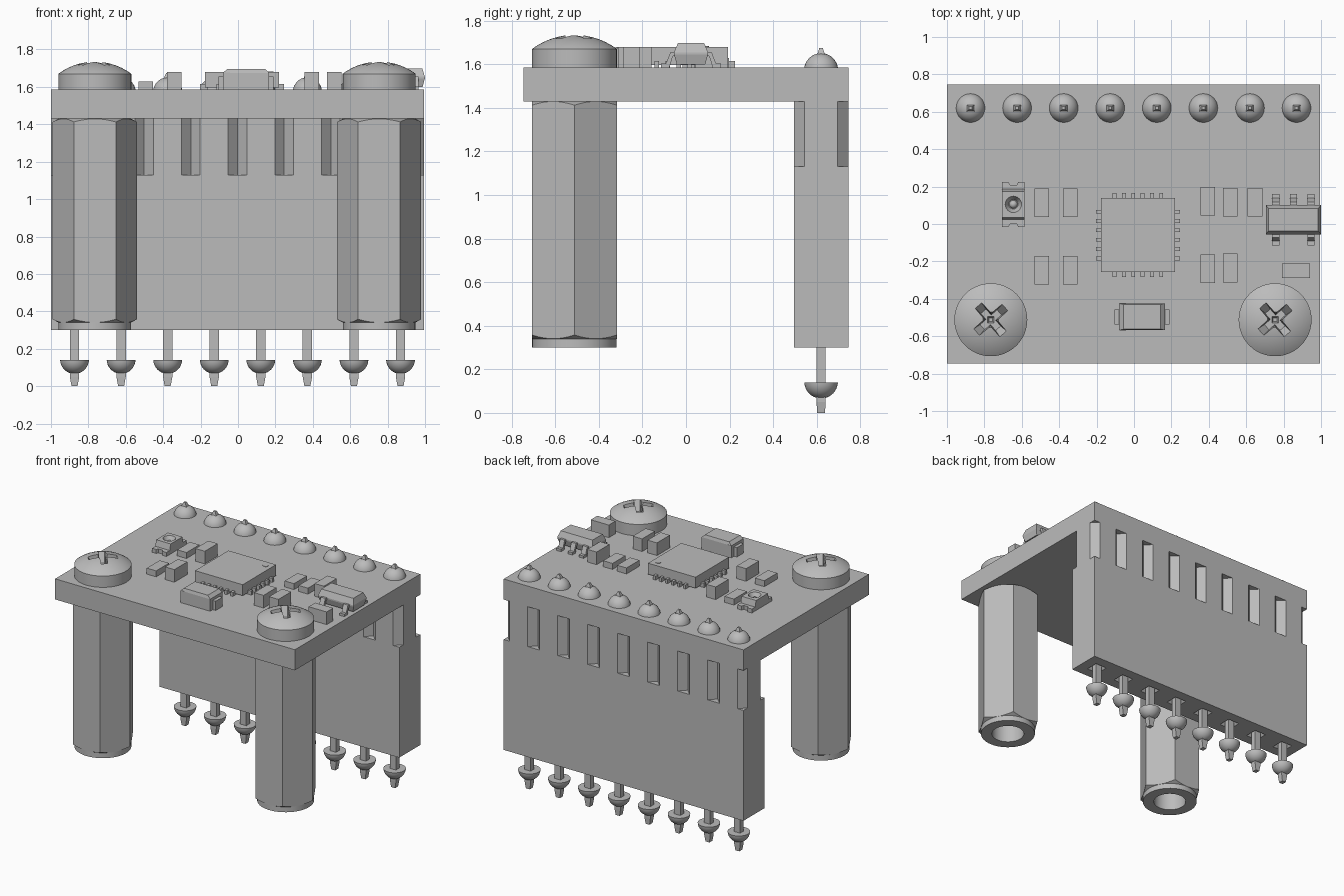
import bpy
import bmesh
from math import cos, sin, pi, sqrt, radians

if "Cube" in bpy.data.objects:
    bpy.data.objects.remove(bpy.data.objects["Cube"], do_unlink=True)

grey = bpy.data.materials.new("plain grey")
grey.use_nodes = True
colour = (0.5, 0.5, 0.5, 1)
grey.diffuse_color = colour
grey.node_tree.nodes["Principled BSDF"].inputs["Base Color"].default_value = colour

BOARD_TOP, BOARD_BOTTOM = 1.585, 1.43
MID = -0.0025          # centre line of the board
PITCH = 0.249          # pin spacing
PIN_Y = 0.62


# ---- helpers ----
def loft(name, rings, smooth=False):
    """Skin a stack of equal-length point rings and cap both ends."""
    bm = bmesh.new()
    loops = [[bm.verts.new(p) for p in ring] for ring in rings]
    n = len(loops[0])
    for a, b in zip(loops, loops[1:]):
        for i in range(n):
            j = (i + 1) % n
            bm.faces.new((a[i], a[j], b[j], b[i]))
    bm.faces.new(loops[0])
    bm.faces.new(loops[-1])
    bmesh.ops.recalc_face_normals(bm, faces=bm.faces)
    mesh = bpy.data.meshes.new(name)
    bm.to_mesh(mesh)
    bm.free()
    mesh.materials.append(grey)
    obj = bpy.data.objects.new(name, mesh)
    bpy.context.collection.objects.link(obj)
    if smooth:
        soften(obj)
    return obj


def soften(obj):
    bpy.ops.object.select_all(action='DESELECT')
    obj.select_set(True)
    bpy.context.view_layer.objects.active = obj
    bpy.ops.object.shade_smooth_by_angle(angle=radians(30))


def lathe(name, x, y, profile, sides=40, smooth=True):
    """Turn (radius, z) points around a vertical axis."""
    return loft(name, [[(x + r * cos(2 * pi * i / sides), y + r * sin(2 * pi * i / sides), z)
                        for i in range(sides)] for r, z in profile], smooth)


def prism(name, outline, z0, z1):
    return loft(name, [[(x, y, z) for x, y in outline] for z in (z0, z1)])


def tapered(name, x, y, sections, turn=0):
    """Stack of rectangles given as (half width, half depth, z)."""
    c, s = cos(turn), sin(turn)
    rings = []
    for w, d, z in sections:
        corners = ((-w, -d), (w, -d), (w, d), (-w, d))
        rings.append([(x + u * c - v * s, y + u * s + v * c, z) for u, v in corners])
    return loft(name, rings)


def box(name, x, y, w, d, z0, z1):
    return tapered(name, x, y, [(w / 2, d / 2, z0), (w / 2, d / 2, z1)])


def carve(obj, cutter, operation='DIFFERENCE'):
    cutter.hide_render = True
    mod = obj.modifiers.new("cut", 'BOOLEAN')
    mod.operation = operation
    mod.solver = 'EXACT'
    mod.object = cutter
    bpy.context.view_layer.objects.active = obj
    bpy.ops.object.modifier_apply(modifier=mod.name)
    bpy.data.objects.remove(cutter, do_unlink=True)


def dome(radius, height, z, up=1, steps=8):
    """Profile of a spherical cap, from its rim to its tip."""
    ball = (radius ** 2 + height ** 2) / (2 * height)
    low = ball - height
    radii = [radius * cos(pi / 2 * k / (steps + 0.3)) for k in range(steps + 1)]
    return [(r, z + up * (sqrt(ball ** 2 - r * r) - low)) for r in radii]


# ---- circuit board ----
box("board", MID, 0, 1.995, 1.49, BOARD_BOTTOM, BOARD_TOP)

# ---- pin header: plain lower half, V-grooved upper half ----
near, far, groove, left, right = 0.495, 0.745, 0.05, -1.0, 0.995
edge = []
for k in range(9):
    gx = MID + (k - 4) * (right - left) / 8
    for dx, dy in ((-groove, 0), (0, groove), (groove, 0)):
        if left - 0.001 < gx + dx < right + 0.001:
            edge.append((gx + dx, dy))
outline = [(x, near + d) for x, d in edge] + [(x, far - d) for x, d in reversed(edge)]
prism("header_upper", outline, 1.13, BOARD_BOTTOM)
header = box("header_lower", MID, PIN_Y, 1.995, 0.25, 0.3, 1.13)

# ---- pins with solder blobs ----
for k in range(8):
    px = MID + (k - 3.5) * PITCH
    carve(header, tapered("funnel", px, PIN_Y, [(0.055, 0.055, 0.29), (0.02, 0.02, 0.34)]))
    tapered("pin", px, PIN_Y, [(0.016, 0.018, 0), (0.025, 0.021, 0.05),
                               (0.025, 0.021, 1.635), (0.008, 0.008, 1.675)])
    lathe("upper_solder", px, PIN_Y, dome(0.077, 0.066, BOARD_TOP), 32)
    lathe("lower_solder", px, PIN_Y, dome(0.077, 0.074, 0.14, -1), 32)

# ---- standoffs and cross-head screws ----
for side in (-1, 1):
    sx, sy = MID - 0.003 + side * 0.76, -0.512
    standoff = lathe("standoff", sx, sy, [
        (0.115, 0.8), (0.115, 0.3), (0.194, 0.3), (0.194, 0.34), (0.24, 0.366),
        (0.24, 1.404), (0.194, BOARD_BOTTOM)], 48, False)
    carve(standoff, lathe("hexagon", sx, sy, [(0.225, 0.2), (0.225, 1.5)], 6, False), 'INTERSECT')
    soften(standoff)

    screw = lathe("screw_head", sx, sy, [(0.195, BOARD_TOP)] + dome(0.195, 0.065, 1.67), 48, False)
    for turn in (45, 135):
        carve(screw, tapered("slot", sx, sy, [(0.06, 0.018, 1.65), (0.125, 0.026, 1.76)],
                             radians(turn - 4)))
    carve(screw, tapered("socket", sx, sy, [(0.01, 0.01, 1.625), (0.05, 0.05, 1.76)]))
    soften(screw)

# ---- small chip parts: x, y, height ----
LOW, TALL = 0.045, 0.095
for x, y, h in ((-0.493, 0.113, LOW), (-0.341, 0.113, TALL), (-0.493, -0.248, LOW),
                (-0.341, -0.248, TALL), (0.395, 0.122, LOW), (0.515, 0.117, LOW),
                (0.647, 0.117, TALL), (0.395, -0.24, TALL), (0.515, -0.235, TALL)):
    box("chip_part", x, y, 0.078, 0.153, BOARD_TOP, BOARD_TOP + h)
box("chip_part_crosswise", 0.865, -0.25, 0.15, 0.078, BOARD_TOP, BOARD_TOP + TALL)

# ---- main processor with legs on four sides ----
cx, cy, half = 0.021, -0.059, 0.198
box("processor", cx, cy, half * 2, half * 2, BOARD_TOP + 0.012, 1.68)
lathe("processor_marker", cx + 0.149, cy + 0.145, [(0.02, 1.678), (0.02, 1.683)], 20)
for i in range(6):
    off = (i - 2.5) * 0.05
    for s in (-1, 1):
        reach = s * (half + 0.005)
        box("processor_leg", cx + reach, cy + off, 0.045, 0.02, BOARD_TOP, BOARD_TOP + 0.03)
        box("processor_leg", cx + off, cy + reach, 0.02, 0.045, BOARD_TOP, BOARD_TOP + 0.03)

# ---- diode ----
tapered("diode_body", 0.043, -0.496, [(0.123, 0.072, BOARD_TOP), (0.123, 0.072, 1.675),
                                      (0.1, 0.066, 1.697)])
box("diode_band", -0.06, -0.496, 0.035, 0.146, BOARD_TOP, 1.677)
box("diode_leads", 0.043, -0.496, 0.294, 0.08, BOARD_TOP, 1.655)

# ---- five-legged regulator ----
rx, ry = 0.852, 0.023
tapered("regulator_body", rx, ry, [(0.135, 0.065, 1.6), (0.147, 0.078, 1.645),
                                   (0.147, 0.078, 1.655), (0.133, 0.06, 1.698)])
# side profile of a bent leg: distance from the body centre, height
bend = ((0.06, 1.655), (0.095, 1.655), (0.115, 1.603), (0.138, 1.603),
        (0.138, BOARD_TOP), (0.1, BOARD_TOP), (0.083, 1.638), (0.06, 1.638))
for s, offsets in ((1, (-0.094, 0, 0.094)), (-1, (-0.094, 0.094))):
    for off in offsets:
        loft("regulator_leg", [[(rx + off + w, ry + s * d, z) for d, z in bend]
                               for w in (-0.019, 0.019)])

# ---- small lamp with notched base and round cup ----
lx, ly = -0.645, 0.105
quarter = [(-0.06, 0.12), (-0.026, 0.12), (-0.018, 0.104)]
end = quarter + [(-x, y) for x, y in reversed(quarter)]
prism("lamp_base", [(lx + x, ly + y) for x, y in end] + [(lx - x, ly - y) for x, y in end],
      BOARD_TOP, BOARD_TOP + 0.03)
lamp = tapered("lamp_body", lx, ly, [(0.06, 0.082, BOARD_TOP + 0.025), (0.06, 0.07, 1.66)])
carve(lamp, lathe("cup", lx, ly, [(0.025, 1.625), (0.048, 1.668)], 24, False))
soften(lamp)
lathe("lamp_lens", lx, ly, dome(0.022, 0.02, 1.624), 20)
